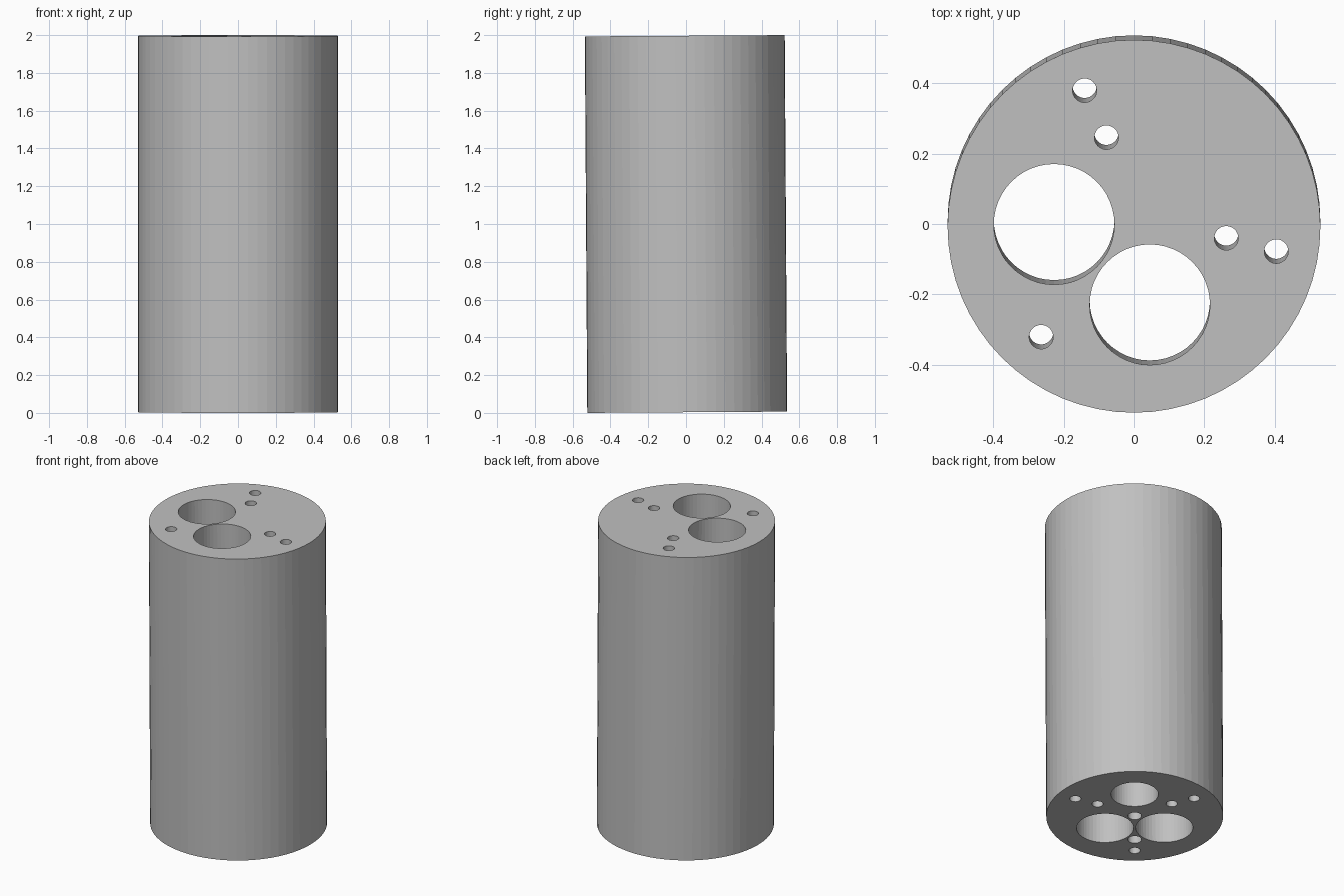
import bpy, math

if "Cube" in bpy.data.objects:
    bpy.data.objects.remove(bpy.data.objects["Cube"])

RADIUS, LENGTH, TILT = 0.529, 1.993, 0.0064
AXIS = 50  # degrees, symmetry axis of the hole pattern

grey = bpy.data.materials.new("plain grey")
grey.diffuse_color = (0.53, 0.53, 0.53, 1)
grey.use_nodes = True
grey.node_tree.nodes["Principled BSDF"].inputs["Base Color"].default_value = grey.diffuse_color


def cylinder(name, r, z0, z1, x=0, y=0, sides=64):
    bpy.ops.mesh.primitive_cylinder_add(vertices=sides, radius=r, depth=z1 - z0,
                                        location=(x, y, (z0 + z1) / 2))
    ob = bpy.context.object
    ob.name = name
    ob.data.materials.append(grey)
    return ob


# Main body, centred on the origin for now
half = LENGTH / 2
body = cylinder("cylinder_body", RADIUS, -half, half)

# Holes: (radius, distance from centre, angle from the axis, top of the hole)
through, blind = half + 0.1, half - 0.4
holes = [
    (0.171, 0.227, 180 - 51.4, through), (0.171, 0.227, 180 + 51.4, through),  # main bores
    (0.034, 0.264, 57.3, through), (0.034, 0.264, -57.3, through),             # inner pins
    (0.034, 0.41, 60, through), (0.034, 0.41, -60, through),                   # outer pins
    (0.034, 0.41, 180, through),
    (0.142, 0.256, 0, blind),                                                  # blind bore
    (0.042, 0.28, 180, blind), (0.042, 0, 0, blind),                           # blind pins
]
for r, dist, angle, top in holes:
    a = math.radians(AXIS + angle)
    cutter = cylinder("hole_cutter", r, -half - 0.1, top,
                      dist * math.cos(a), dist * math.sin(a), 48)
    mod = body.modifiers.new("hole", 'BOOLEAN')
    mod.operation, mod.solver, mod.object = 'DIFFERENCE', 'EXACT', cutter
    bpy.context.view_layer.objects.active = body
    bpy.ops.object.modifier_apply(modifier=mod.name)
    bpy.data.objects.remove(cutter)

# Slight lean, standing on the ground
body.rotation_euler.x = TILT
body.location.z = 1
